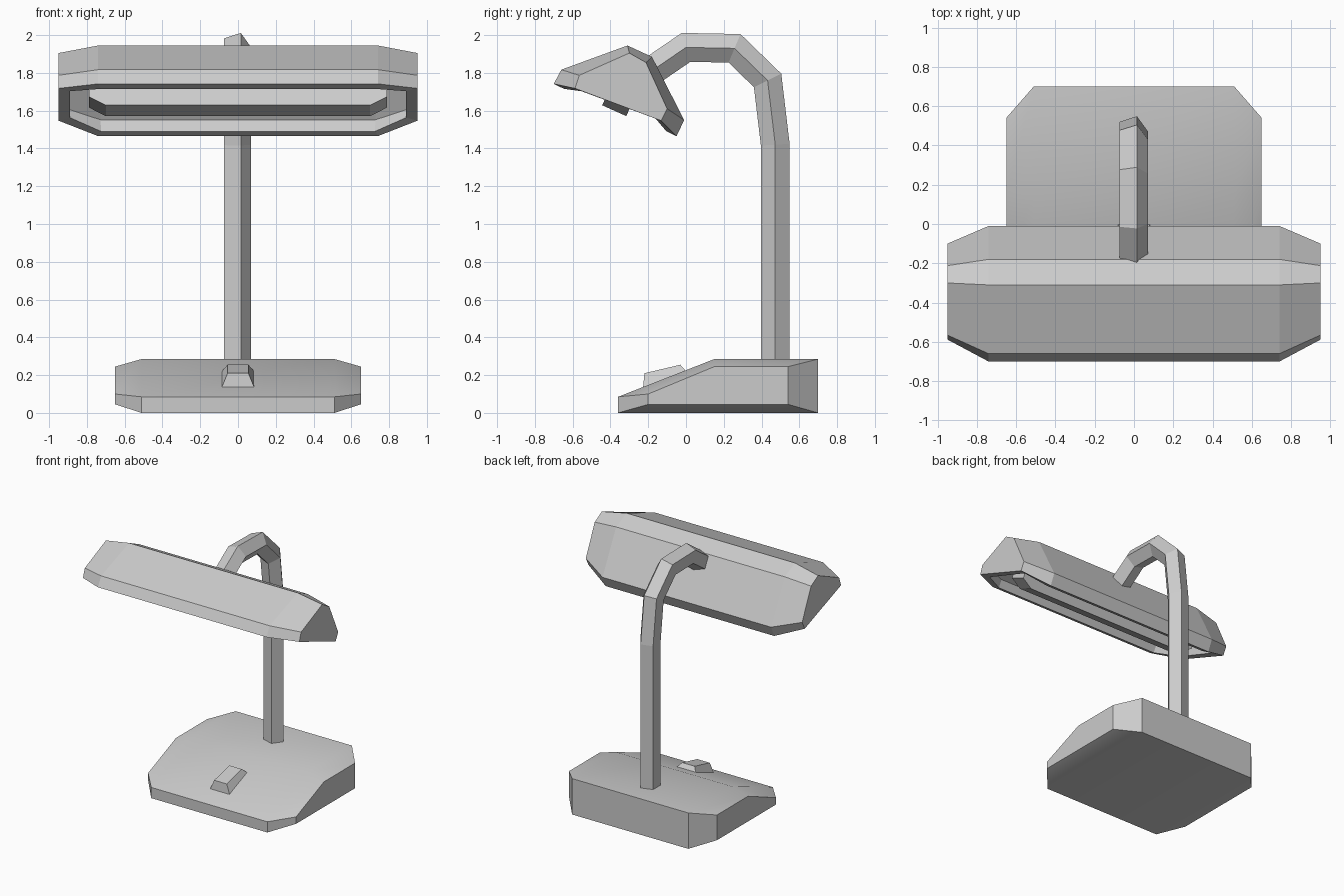
import bpy, bmesh, math
from mathutils import Vector

if "Cube" in bpy.data.objects:
    bpy.data.objects.remove(bpy.data.objects["Cube"])


def loft(name, rings, closed=True):
    """Skin matching rings of points and cap both ends."""
    bm = bmesh.new()
    rows = [[bm.verts.new(p) for p in ring] for ring in rings]
    n = len(rows[0])
    for a, b in zip(rows, rows[1:]):
        for i in range(n if closed else n - 1):
            j = (i + 1) % n
            bm.faces.new((a[i], a[j], b[j], b[i]))
    bm.faces.new(rows[0][::-1])
    bm.faces.new(rows[-1])
    if closed:
        bmesh.ops.recalc_face_normals(bm, faces=bm.faces)
    mesh = bpy.data.meshes.new(name)
    bm.to_mesh(mesh)
    bm.free()
    obj = bpy.data.objects.new(name, mesh)
    bpy.context.collection.objects.link(obj)
    return obj


def mirrored_rings(x_mid, mid, x_end, end):
    """Side profiles (y, z) at the tapered ends and the full middle."""
    stations = ((-x_end, end), (-x_mid, mid), (x_mid, mid), (x_end, end))
    return [[(x, y, z) for y, z in prof] for x, prof in stations]


# Wedge base with cut corners
base = loft("base", mirrored_rings(
    0.51, [(-.36, 0), (-.36, .085), (.15, .285), (.70, .285), (.70, 0)],
    0.65, [(-.20, .045), (-.20, .10), (.15, .245), (.54, .245), (.54, .045)]))
bpy.context.view_layer.objects.active = base
base.select_set(True)
bpy.ops.object.shade_smooth_by_angle(angle=math.radians(30))

# Switch: tapered block lying on the slope
loft("switch", [
    [(-.09, -.228, .125), (.09, -.228, .125), (.09, .005, .215), (-.09, .005, .215)],
    [(-.055, -.22, .21), (.055, -.22, .21), (.055, -.03, .255), (-.055, -.03, .255)]])

# Five-sided bent arm, swept with mitred joints
path = [Vector(p) for p in ((.4725, .22), (.4725, 1.42), (.432, 1.76),
                            (.257, 1.93), (0, 1.935), (-.19, 1.805))]
section = [(-.01 + .08 * math.cos(k * math.tau / 5), .08 * math.sin(k * math.tau / 5))
           for k in range(5)]
rings = []
for i, c in enumerate(path):
    before = (c - path[max(i - 1, 0)]) if i else path[1] - c
    after = (path[i + 1] - c) if i < len(path) - 1 else before
    before, after = before.normalized(), after.normalized()
    t = (before + after).normalized()
    normal = Vector((t.y, -t.x)) / t.dot(before)
    rings.append([(x, c.x + o * normal.x, c.y + o * normal.y) for x, o in section])
loft("arm", rings)

# Hollow shade, open underneath
shade = loft("shade", mirrored_rings(
    0.74, [(-.70, 1.742), (-.66, 1.817), (-.31, 1.945), (-.18, 1.885),
           (-.01, 1.55), (-.05, 1.465)],
    0.95, [(-.588, 1.718), (-.565, 1.787), (-.30, 1.905), (-.212, 1.855),
           (-.10, 1.61), (-.132, 1.547)]), closed=False)
bm = bmesh.new()
bm.from_mesh(shade.data)
bmesh.ops.recalc_face_normals(bm, faces=bm.faces)
# make sure the normals point outwards: the highest face must look up
top = max(bm.faces, key=lambda f: f.calc_center_median().z)
if top.normal.z < 0:
    bmesh.ops.reverse_faces(bm, faces=bm.faces)
bm.to_mesh(shade.data)
bm.free()
wall = shade.modifiers.new("wall", 'SOLIDIFY')
wall.thickness = 0.06
wall.offset = -1
wall.use_even_offset = True

# Lamp tube: long bar with cut ends, tilted with the shade opening
along, up = Vector((0, .91, -.41)), Vector((0, .41, .91))
outline = [(-.70, 0), (.70, 0), (.79, .05), (.79, .22), (-.79, .22), (-.79, .05)]
centre = Vector((0, -.38, 1.60))
loft("lamp_tube", [[centre + Vector((x, 0, 0)) + along * s + up * h for x, h in outline]
                   for s in (-.07, .07)])
